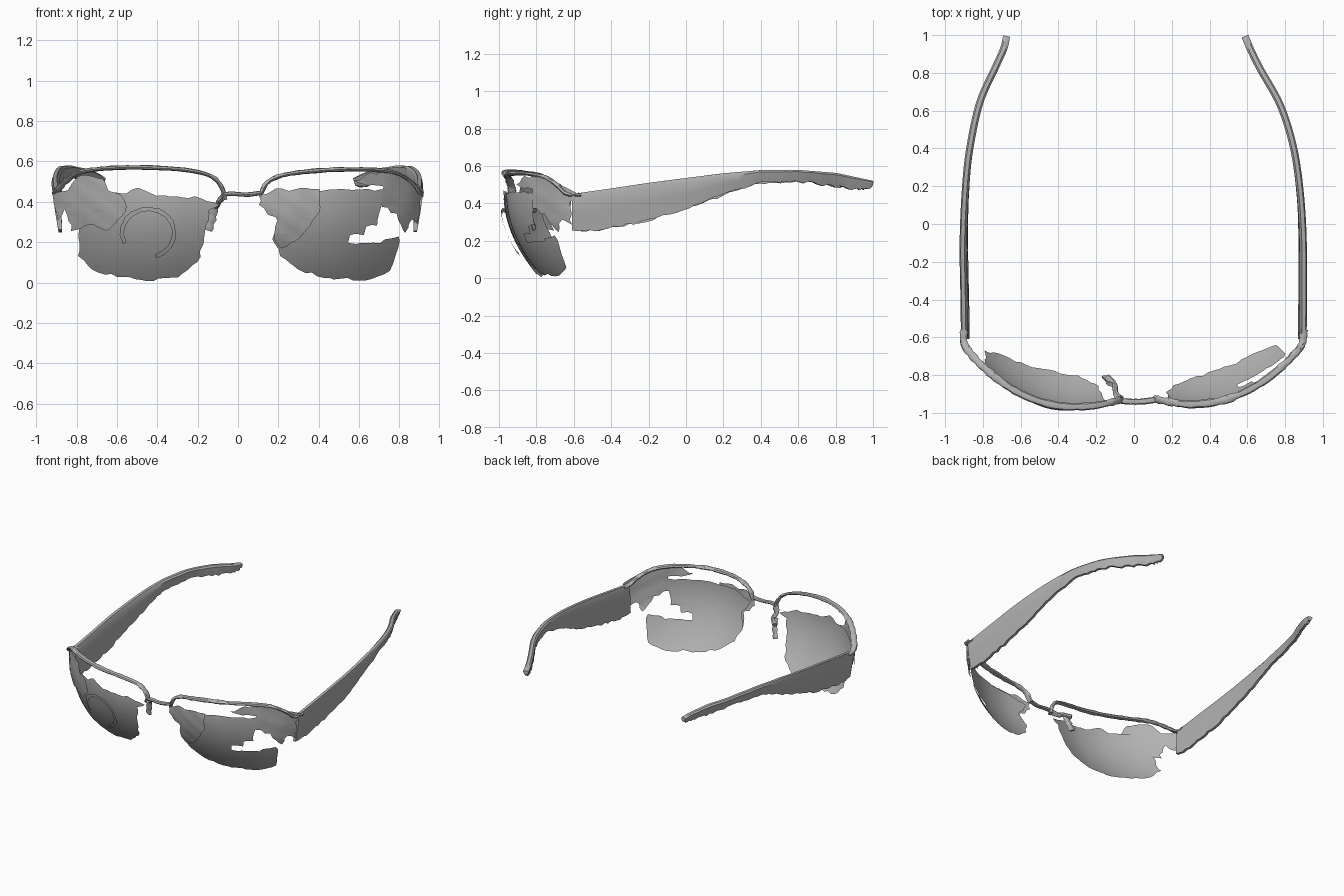
import bpy, bmesh, math, random
from mathutils import Vector
from mathutils.geometry import tessellate_polygon

random.seed(4)
if "Cube" in bpy.data.objects:
    bpy.data.objects.remove(bpy.data.objects["Cube"])

grey = bpy.data.materials.new("plain_grey")
grey.use_nodes = True
COLOUR = (0.45, 0.45, 0.45, 1)
grey.diffuse_color = COLOUR
grey.node_tree.nodes["Principled BSDF"].inputs["Base Color"].default_value = COLOUR


def finish(name, bm, angle=40):
    mesh = bpy.data.meshes.new(name)
    bm.to_mesh(mesh)
    bm.free()
    mesh.materials.append(grey)
    obj = bpy.data.objects.new(name, mesh)
    bpy.context.collection.objects.link(obj)
    bpy.ops.object.select_all(action='DESELECT')
    bpy.context.view_layer.objects.active = obj
    obj.select_set(True)
    bpy.ops.object.shade_smooth_by_angle(angle=math.radians(angle))


def lerp(table, t):
    """Read a value from sorted (position, value) pairs."""
    for (a, u), (b, v) in zip(table, table[1:]):
        if t <= b:
            return u + (v - u) * max(0, (t - a) / (b - a))
    return table[-1][1]


def spline(points, steps=5):
    """Smooth path through a few points."""
    p = [Vector(q) for q in points]
    p = [2 * p[0] - p[1]] + p + [2 * p[-1] - p[-2]]
    out = []
    for a, b, c, d in zip(p, p[1:], p[2:], p[3:]):
        for i in range(steps):
            t = i / steps
            out.append(0.5 * (2 * b + (c - a) * t + (2 * a - 5 * b + 4 * c - d) * t * t
                              + (3 * b - a - 3 * c + d) * t ** 3))
    return out + [p[-2]]


def loft(name, rings):
    bm = bmesh.new()
    loops = [[bm.verts.new(co) for co in ring] for ring in rings]
    n = len(loops[0])
    for a, b in zip(loops, loops[1:]):
        for i in range(n):
            bm.faces.new((a[i], a[(i + 1) % n], b[(i + 1) % n], b[i]))
    bm.faces.new(loops[0][::-1])
    bm.faces.new(loops[-1])
    bmesh.ops.recalc_face_normals(bm, faces=bm.faces)
    finish(name, bm)


def band(name, points, depth, height):
    """Oval tube whose wide axis points away from the model's centre."""
    path, rings = spline(points), []
    for i, p in enumerate(path):
        t = (path[min(i + 1, len(path) - 1)] - path[max(i - 1, 0)]).normalized()
        out = Vector((p.x, p.y, 0))
        out = (out - t * out.dot(t)).normalized()
        up = t.cross(out)
        wob = random.uniform(0.85, 1.15)
        rings.append([p + wob * (out * depth * math.cos(a) + up * height * math.sin(a))
                      for a in (k * math.tau / 8 for k in range(8))])
    loft(name, rings)


# Front curve of the glasses, seen from above
FRONT = [tuple(p) for p in spline([
    (0.05, -0.93), (0.15, -0.955), (0.29, -0.975), (0.4, -0.968), (0.5, -0.945), (0.6, -0.903),
    (0.7, -0.843), (0.8, -0.76), (0.87, -0.685), (0.92, -0.6)])]


def front_y(x):
    return lerp(FRONT, abs(x)) + (0.015 if x > 0 else 0)


def lens_y(x, z):
    return front_y(x) + 0.96 * max(0, 0.45 - z) ** 2


def sheet(name, outline, lift=0.0, rough=0.006, ripple=0.0):
    """Ragged thin sheet that follows the curved lens surface."""
    pts = []
    for i, (x, z) in enumerate(outline):
        u, w = outline[(i + 1) % len(outline)]
        n = max(1, round(math.hypot(u - x, w - z) / 0.03))
        for k in range(n):
            j = [random.uniform(-rough, rough) for _ in "xz"]
            pts.append(Vector((x + (u - x) * k / n + j[0], 0,
                               max(0, z + (w - z) * k / n + j[1]))))
    bm = bmesh.new()
    verts = [bm.verts.new(p) for p in pts]
    for tri in tessellate_polygon([[Vector((p.x, p.z, 0)) for p in pts]]):
        bm.faces.new([verts[i] for i in tri])
    for axis, values in ((0, range(-24, 25)), (2, range(0, 16))):
        for v in values:
            co, no = Vector(), Vector()
            co[axis], no[axis] = v * 0.04, 1
            bmesh.ops.bisect_plane(bm, geom=bm.verts[:] + bm.edges[:] + bm.faces[:],
                                   dist=1e-5, plane_co=co, plane_no=no)
    for v in bm.verts:
        x, z = v.co.x, v.co.z
        v.co.y = lens_y(x, z) - lift + ripple * math.sin(45 * x + 20 * z) * math.cos(40 * z)
    bmesh.ops.recalc_face_normals(bm, faces=bm.faces)
    finish(name, bm, 60)


# Lenses, the left one with a broken-out notch on its outer side
sheet("right_lens", [(-0.78, 0.42), (-0.79, 0.13), (-0.72, 0.06), (-0.6, 0.03), (-0.45, 0.01),
                     (-0.3, 0.03), (-0.2, 0.1), (-0.165, 0.22), (-0.14, 0.36), (-0.09, 0.38),
                     (-0.18, 0.42), (-0.4, 0.435), (-0.49, 0.47), (-0.55, 0.44), (-0.66, 0.45)])
sheet("left_lens", [(0.14, 0.4), (0.2, 0.31), (0.17, 0.22), (0.21, 0.13), (0.3, 0.06), (0.45, 0.02),
                    (0.66, 0.015), (0.75, 0.06), (0.79, 0.15), (0.8, 0.23), (0.7, 0.2), (0.55, 0.195),
                    (0.55, 0.235), (0.62, 0.24), (0.63, 0.28), (0.69, 0.28), (0.71, 0.38),
                    (0.74, 0.46), (0.28, 0.455)])

# Flaked layers in front of the lenses and at the outer corners
sheet("left_inner_flake", [(0.11, 0.43), (0.18, 0.46), (0.4, 0.46), (0.41, 0.37), (0.37, 0.3),
                           (0.33, 0.25), (0.22, 0.16), (0.17, 0.23), (0.2, 0.3), (0.11, 0.38)],
      0.012, 0.009, 0.004)
sheet("right_outer_flake", [(-0.85, 0.46), (-0.915, 0.45), (-0.895, 0.3), (-0.86, 0.36),
                            (-0.82, 0.26), (-0.72, 0.29), (-0.65, 0.25), (-0.55, 0.35),
                            (-0.58, 0.43), (-0.65, 0.46), (-0.67, 0.52), (-0.79, 0.53)],
      0.01, 0.008, 0.004)
sheet("left_outer_flake", [(0.57, 0.5), (0.64, 0.48), (0.72, 0.48), (0.71, 0.38), (0.78, 0.34),
                           (0.83, 0.24), (0.86, 0.32), (0.89, 0.28), (0.915, 0.46), (0.84, 0.52),
                           (0.76, 0.55), (0.66, 0.54)], 0.005, 0.008, 0.004)

# Curved strip standing off the right lens
arc = [math.radians(a) for a in range(205, -76, -20)]
sheet("right_lens_strip", [(-0.445 + 0.14 * math.cos(a), 0.245 + 0.13 * math.sin(a)) for a in arc]
      + [(-0.445 + 0.12 * math.cos(a), 0.245 + 0.11 * math.sin(a)) for a in arc[::-1]], 0.025, 0.003)

# Upper rims running from the bridge to the hinges
RIMS = {
    "right": [(-0.065, 0.41), (-0.08, 0.47), (-0.13, 0.525), (-0.24, 0.555), (-0.4, 0.568),
              (-0.55, 0.57), (-0.68, 0.563), (-0.785, 0.545), (-0.855, 0.5), (-0.9, 0.45)],
    "left": [(0.11, 0.43), (0.14, 0.49), (0.2, 0.525), (0.3, 0.545), (0.45, 0.558),
             (0.56, 0.56), (0.68, 0.558), (0.785, 0.54), (0.855, 0.495), (0.89, 0.45)],
}
for side, pts in RIMS.items():
    path = [(x, front_y(x) + 0.005, z) for x, z in pts]
    path.append((math.copysign(0.9, pts[0][0]), -0.56, 0.445))
    band(side + "_rim", path, 0.02, 0.011)

# Bridge and the surviving nose pad
band("bridge", [(-0.075, -0.935, 0.435), (-0.03, -0.94, 0.44), (0.04, -0.94, 0.435),
                (0.12, -0.93, 0.445)], 0.016, 0.011)
band("nose_pad_arm", [(-0.07, -0.935, 0.43), (-0.095, -0.9, 0.4), (-0.105, -0.85, 0.38),
                      (-0.145, -0.81, 0.36)], 0.018, 0.014)
band("nose_pad", [(-0.12, -0.85, 0.39), (-0.13, -0.83, 0.33), (-0.15, -0.81, 0.26)], 0.01, 0.025)

# Temples: tall blades that lean inwards and narrow towards the tips
TOP = [(-0.61, 0.45), (-0.4, 0.48), (-0.2, 0.51), (0, 0.536), (0.2, 0.561), (0.4, 0.578),
       (0.6, 0.579), (0.8, 0.563), (1, 0.52)]
BOTTOM = [(-0.61, 0.26), (-0.5, 0.25), (-0.4, 0.27), (-0.2, 0.31), (0, 0.37), (0.2, 0.445),
          (0.4, 0.51), (0.6, 0.52), (0.8, 0.49), (0.93, 0.475), (1, 0.49)]
LEAN = 0.1
PLAN = {
    "right": [(-0.9, -0.61), (-0.903, -0.4), (-0.907, -0.1), (-0.893, 0.2), (-0.867, 0.42),
              (-0.815, 0.65), (-0.73, 0.84), (-0.69, 0.93), (-0.675, 0.995)],
    "left": [(0.898, -0.61), (0.9, -0.35), (0.897, -0.05), (0.878, 0.2), (0.842, 0.42),
             (0.775, 0.63), (0.67, 0.82), (0.62, 0.92), (0.588, 0.995)],
}
for side, plan in PLAN.items():
    path, rings = spline([(x, y, 0) for x, y in plan], 8), []
    for i, p in enumerate(path):
        t = path[min(i + 1, len(path) - 1)] - path[max(i - 1, 0)]
        n = Vector((t.y, -t.x, 0)).normalized()
        inward = -n if p.x > 0 else n
        top = lerp(TOP, p.y)
        low = lerp(BOTTOM, p.y) + random.uniform(-0.008, 0.008)
        h = top - low
        half = [(-0.01, top), (-0.019, top - 0.15 * h), (-0.016, top - 0.5 * h), (-0.009, low)]
        section = half + [(-o, z) for o, z in half[::-1]]
        rings.append([p + n * o + inward * LEAN * (top - z) + Vector((0, 0, z))
                      for o, z in section])
    loft(side + "_temple", rings)
